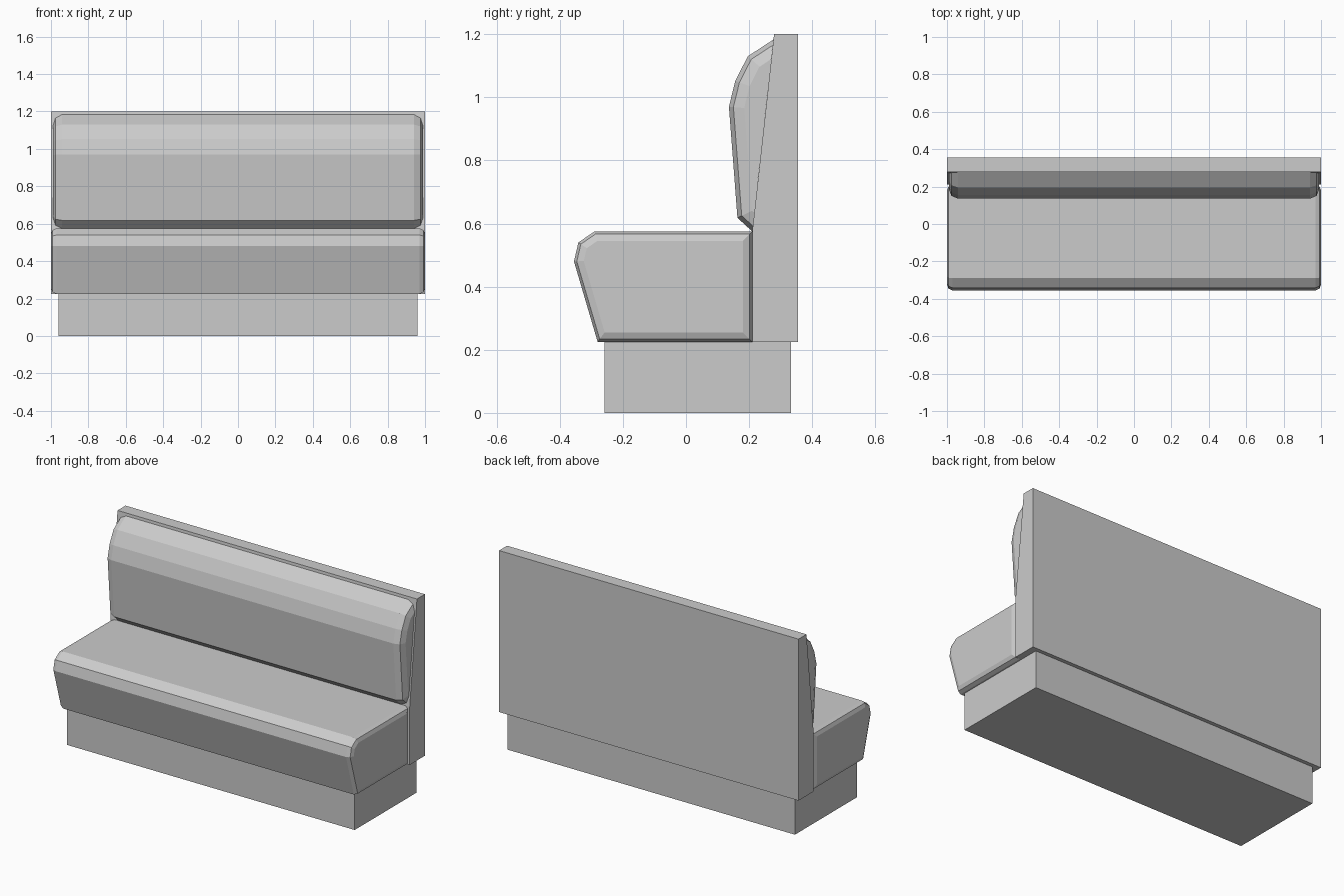
import bpy, bmesh

cube = bpy.data.objects.get("Cube")
if cube:
    bpy.data.objects.remove(cube, do_unlink=True)

# One plain grey for every part
grey = bpy.data.materials.new("light grey")
grey.use_nodes = True
colour = (0.6, 0.6, 0.6, 1)
grey.diffuse_color = colour
for node in grey.node_tree.nodes:
    if node.type == 'BSDF_PRINCIPLED':
        node.inputs["Base Color"].default_value = colour


def extrude_profile(name, profile, half_width, round_end=0, skip=()):
    """Extrude a (y, z) side profile along x and round its end edges.
    skip lists profile sides whose end edges stay sharp."""
    bm = bmesh.new()
    left, right = ([bm.verts.new((x, y, z)) for y, z in profile]
                   for x in (half_width, -half_width))
    bm.faces.new(left)
    bm.faces.new(right[::-1])
    rounded = []
    n = len(profile)
    for i in range(n):
        j = (i + 1) % n
        bm.faces.new((left[j], left[i], right[i], right[j]))
        if i not in skip:
            rounded += [bm.edges.get((ring[i], ring[j])) for ring in (left, right)]
    bmesh.ops.recalc_face_normals(bm, faces=bm.faces)
    if round_end:
        bmesh.ops.bevel(bm, geom=rounded, offset=round_end, segments=2,
                        profile=0.5, affect='EDGES', clamp_overlap=True)
        bmesh.ops.recalc_face_normals(bm, faces=bm.faces)
    mesh = bpy.data.meshes.new(name)
    bm.to_mesh(mesh)
    bm.free()
    mesh.materials.append(grey)
    obj = bpy.data.objects.new(name, mesh)
    bpy.context.collection.objects.link(obj)
    return obj


# Recessed plinth
extrude_profile("base", [(-0.258, 0), (0.332, 0), (0.332, 0.225), (-0.258, 0.225)], 0.96)

# Backboard with a leaning front
extrude_profile("backboard", [(0.21, 0.225), (0.355, 0.225), (0.355, 1.2),
                              (0.279, 1.2), (0.21, 0.575)], 1.0)

# Seat block with a rolled front edge
extrude_profile("seat", [(-0.28, 0.225), (0.21, 0.225), (0.21, 0.575),
                         (-0.29, 0.575), (-0.341, 0.54), (-0.355, 0.48)],
                1.0, round_end=0.03)

# Back cushion; its rear edge stays sharp against the board
extrude_profile("back_cushion", [(0.21, 0.575), (0.277, 1.183), (0.196, 1.13),
                                 (0.156, 1.052), (0.136, 0.97), (0.163, 0.618)],
                0.99, round_end=0.048, skip=(0,))
